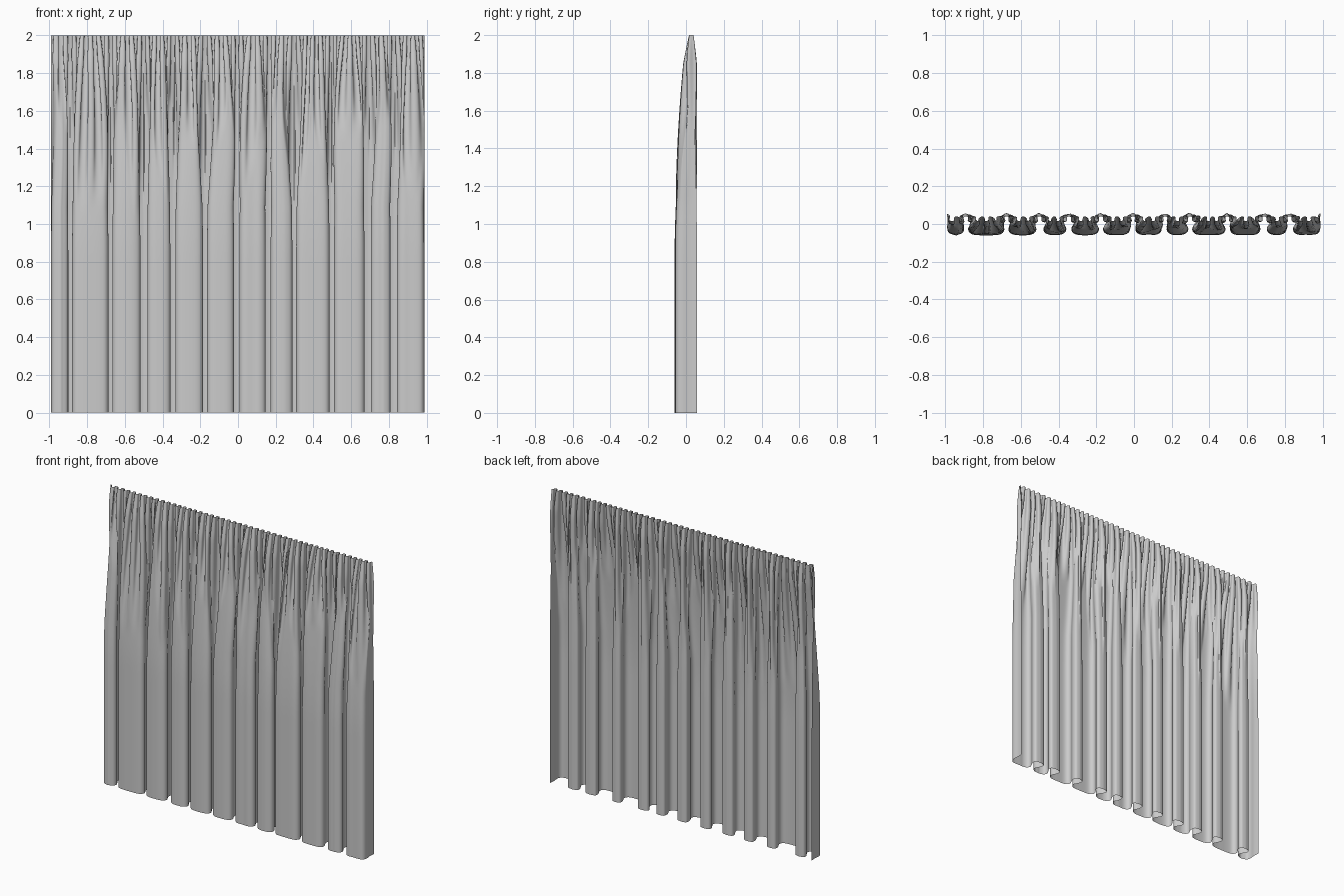
import bpy, math, random
from mathutils import Vector

if "Cube" in bpy.data.objects:
    bpy.data.objects.remove(bpy.data.objects["Cube"])

random.seed(4)
# Centres of the narrow back folds; a wide front fold lies between each pair
TABS = [-.99, -.89, -.675, -.50, -.345, -.175, -.005, .165, .298, .495, .69, .825, .987]
COLS, ROWS, HEIGHT = 72, 44, 2.0


def spline(pts, n):
    """Catmull-Rom through pts, resampled to n equal arc-length steps."""
    p = [pts[0]] + pts + [pts[-1]]
    dense = []
    for i in range(1, len(p) - 2):
        a, b, c, d = p[i - 1:i + 3]
        for k in range(12):
            t = k / 12
            dense.append(0.5 * (2 * b + (c - a) * t + (2 * a - 5 * b + 4 * c - d) * t * t
                                + (3 * b - a - 3 * c + d) * t ** 3))
    dense.append(pts[-1])
    run = [0.0]
    for a, b in zip(dense, dense[1:]):
        run.append(run[-1] + (b - a).length)
    out, j = [], 0
    for k in range(n + 1):
        s = run[-1] * k / n
        while j < len(run) - 2 and run[j + 1] < s:
            j += 1
        f = (s - run[j]) / max(run[j + 1] - run[j], 1e-9)
        out.append(dense[j].lerp(dense[j + 1], min(f, 1)))
    return out


def half_fold(edge, is_end):
    """Offsets (inward x, y) from back fold centre to the front face."""
    if is_end:
        return [(0, .058), (.003, .02), (0, -.02), (.008, -.045), (.03, -.056)]
    e, n = edge, random.uniform(.03, .042)
    return [(0, .053), (n - .006, .046), (n, .024), (e + .012, .0), (e, -.025),
            (e + .008, -.046), (e + .032, -.057)]


# Hem outline and the matching gathered columns at the top
columns = []  # hem point, top x, pleat phase, pleat width, pleat length
for i, (l, r) in enumerate(zip(TABS, TABS[1:])):
    left = half_fold(random.uniform(.008, .022), i == 0)
    right = half_fold(random.uniform(.008, .022), i == len(TABS) - 2)
    pts = [Vector((l + x, y)) for x, y in left]
    pts.append(Vector(((l + r) / 2, random.uniform(-.061, -.056))))
    pts += [Vector((r - x, y)) for x, y in reversed(right)]
    pleats = max(2, round((r - l) / .043))
    lengths = [random.uniform(.35, 1.0) for _ in range(pleats)]
    sways = [random.uniform(-1, 1) for _ in range(pleats + 1)]
    sways[0] = sways[-1] = 0
    hem = spline(pts, COLS)
    for k, h in enumerate(hem[(1 if i else 0):], 1 if i else 0):
        s = k / COLS
        ph = s * pleats
        c = min(int(ph), pleats - 1)
        nxt = lengths[min(c + 1, pleats - 1)] if ph - c > .5 else lengths[max(c - 1, 0)]
        length = lengths[c] + (nxt - lengths[c]) * abs(ph - c - .5)
        sway = sways[c] + (sways[c + 1] - sways[c]) * (ph - c)
        columns.append((h, l + (r - l) * s, ph, (r - l) / pleats, length, sway))

# Blend gathered heading into broad folds going down
verts = []
for j in range(ROWS + 1):
    drop = HEIGHT * (j / ROWS) ** 1.5
    w = 1 - (1 - min(drop / 1.15, 1)) ** 1.7
    for h, tx, ph, pw, length, sway in columns:
        fade = max(0, 1 - drop / length)
        amp = (.012 + .016 * min(drop / .15, 1)) * fade ** .8
        a = 2 * math.pi * ph
        x = tx + (h.x - tx) * w
        x += fade * pw * .26 * math.sin(2 * a) * min(1, .4 + drop * 5)
        x += sway * .018 * math.sin(min(drop / .9, 1) * math.pi)
        y = .028 + (h.y - .028) * w + amp * math.cos(a)
        verts.append((max(-.99, min(.987, x)), max(-.06, min(.06, y)), HEIGHT - drop))

n = len(columns)
faces = [(j * n + k, (j + 1) * n + k, (j + 1) * n + k + 1, j * n + k + 1)
         for j in range(ROWS) for k in range(n - 1)]
mesh = bpy.data.meshes.new("curtain")
mesh.from_pydata(verts, [], faces)
curtain = bpy.data.objects.new("curtain", mesh)
bpy.context.collection.objects.link(curtain)
bpy.context.view_layer.objects.active = curtain
curtain.select_set(True)
bpy.ops.object.shade_smooth_by_angle(angle=math.radians(50))
